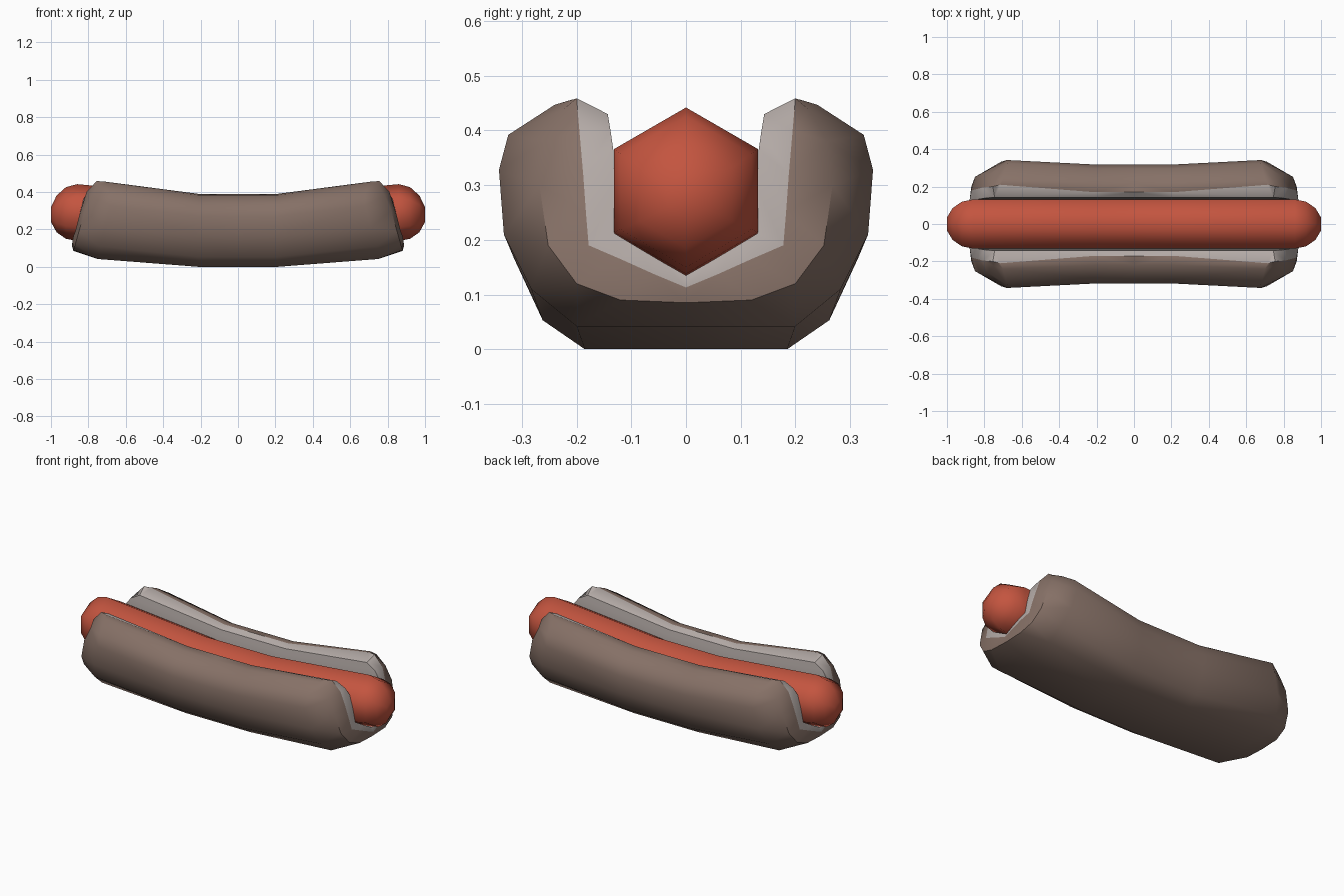
import bpy, bmesh, math

if "Cube" in bpy.data.objects:
    bpy.data.objects.remove(bpy.data.objects["Cube"])


def material(name, rgb):
    m = bpy.data.materials.new(name)
    m.diffuse_color = (*rgb, 1)
    m.use_nodes = True
    m.node_tree.nodes["Principled BSDF"].inputs["Base Color"].default_value = m.diffuse_color
    return m


def finish(name, bm, mats, angle):
    bmesh.ops.remove_doubles(bm, verts=bm.verts, dist=0.0005)
    bmesh.ops.recalc_face_normals(bm, faces=bm.faces)
    me = bpy.data.meshes.new(name)
    bm.to_mesh(me)
    bm.free()
    for m in mats:
        me.materials.append(m)
    ob = bpy.data.objects.new(name, me)
    bpy.context.collection.objects.link(ob)
    bpy.ops.object.select_all(action='DESELECT')
    ob.select_set(True)
    bpy.context.view_layer.objects.active = ob
    bpy.ops.object.shade_smooth_by_angle(angle=math.radians(angle))
    return ob


crust = material("crust", (0.24, 0.165, 0.135))
crumb = material("crumb", (0.45, 0.40, 0.38))
meat = material("meat", (0.55, 0.09, 0.05))

# Sausage: hexagonal tube sagging in the middle, rounded ends
half = [(0.22, 0.152, 0.23), (0.86, 0.152, 0.29), (0.92, 0.138, 0.288),
        (0.97, 0.098, 0.283), (1.0, 0.04, 0.28)]
stations = [(-x, r, z) for x, r, z in reversed(half)] + half
bm = bmesh.new()
rings = []
for x, r, z in stations:
    rings.append([bm.verts.new((x, r * math.cos(a), z + r * math.sin(a)))
                  for a in [math.radians(30 + 60 * i) for i in range(6)]])
for a, b in zip(rings, rings[1:]):
    for i in range(6):
        j = (i + 1) % 6
        bm.faces.new((a[i], a[j], b[j], b[i]))
bm.faces.new(rings[0])
bm.faces.new(rings[-1])
finish("sausage", bm, [meat], 65)

# Bun: half sections (y, z) from bottom centre up to the lip
mid = [(0, 0), (0.185, 0), (0.262, 0.053), (0.314, 0.165),
       (0.318, 0.27), (0.295, 0.335), (0.22, 0.383), (0.17, 0.39)]
body = [(0, 0.042), (0.2, 0.042), (0.283, 0.11), (0.333, 0.21),
        (0.342, 0.328), (0.325, 0.392), (0.24, 0.447), (0.21, 0.456)]
body_x = [0.75, 0.75, 0.74, 0.71, 0.68, 0.68, 0.70, 0.715]
shoulder = [(0, 0.085), (0.12, 0.09), (0.2, 0.12), (0.252, 0.19),
            (0.268, 0.3), (0.258, 0.38), (0.225, 0.438), (0.205, 0.457)]
shoulder_x = [0.88, 0.88, 0.87, 0.85, 0.82, 0.785, 0.75, 0.735]
rim = [(0, 0.113), (0.06, 0.138), (0.12, 0.165), (0.178, 0.19),
       (0.183, 0.25), (0.188, 0.32), (0.195, 0.4), (0.2, 0.459)]
rim_x = [0.888, 0.885, 0.88, 0.87, 0.855, 0.835, 0.81, 0.755]
groove = [(0, 0.135), (0.044, 0.16), (0.088, 0.186), (0.131, 0.212),
          (0.131, 0.29), (0.133, 0.365), (0.138, 0.4), (0.143, 0.43)]
groove_x = [x - 0.01 for x in rim_x]
groove_mid = [(y, z - 0.061) for y, z in groove]


def row(section, xs):
    if not isinstance(xs, list):
        xs = [xs] * 8
    return [(x, y, z) for x, (y, z) in zip(xs, section)]


rows = [row(mid, 0), row(mid, 0.21), row(body, body_x), row(shoulder, shoulder_x),
        row(rim, rim_x), row(groove, groove_x), row(groove_mid, 0.21), row(groove_mid, 0)]
bm = bmesh.new()
for sx in (1, -1):
    for sy in (1, -1):
        g = [[bm.verts.new((x * sx, y * sy, z)) for x, y, z in r] for r in rows]
        for k in range(7):
            for i in range(7):
                f = bm.faces.new((g[k][i], g[k][i + 1], g[k + 1][i + 1], g[k + 1][i]))
                f.material_index = int(k >= 4)
        # Lip between crust and groove
        for strip in ((0, 1, 6, 7), (1, 2, 5, 6), (2, 3, 4, 5)):
            f = bm.faces.new([g[k][7] for k in strip])
            f.material_index = 1
finish("bun", bm, [crust, crumb], 42)
